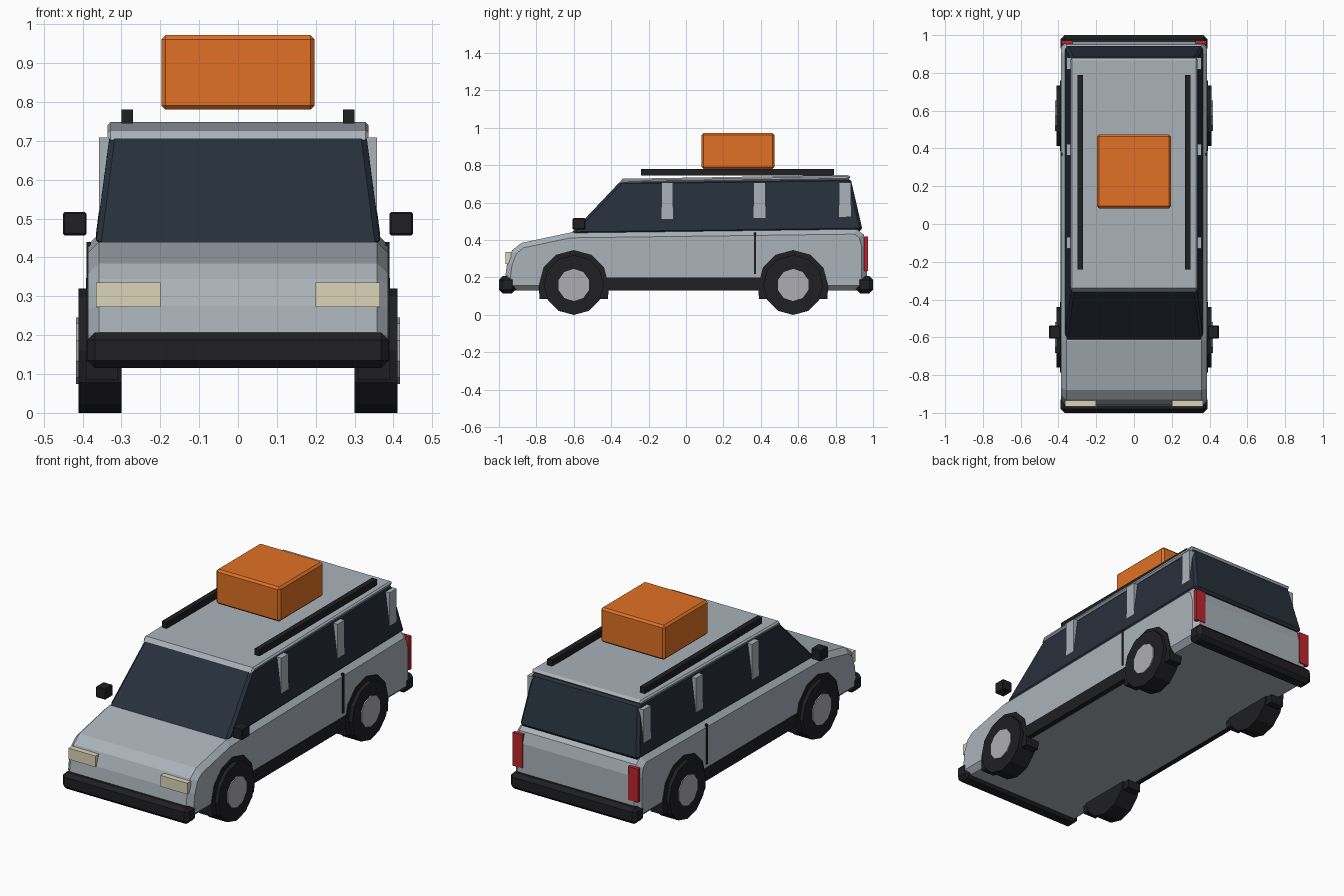
import bpy, bmesh, math
from mathutils import Vector, Matrix

if "Cube" in bpy.data.objects:
    bpy.data.objects.remove(bpy.data.objects["Cube"])


def mat(name, rgb):
    m = bpy.data.materials.new(name)
    m.diffuse_color = (*rgb, 1)
    m.use_nodes = True
    m.node_tree.nodes["Principled BSDF"].inputs["Base Color"].default_value = m.diffuse_color
    return m


PAINT = mat("paint", (0.40, 0.45, 0.49))
GLASS = mat("glass", (0.02, 0.03, 0.045))
BLACK = mat("black", (0.014, 0.014, 0.016))
METAL = mat("metal", (0.42, 0.42, 0.45))
ORANGE = mat("orange", (0.75, 0.165, 0.018))
CREAM = mat("cream", (0.73, 0.66, 0.48))
RED = mat("red", (0.50, 0.02, 0.025))


def finish(bm, name, material):
    bmesh.ops.recalc_face_normals(bm, faces=bm.faces)
    me = bpy.data.meshes.new(name)
    bm.to_mesh(me)
    bm.free()
    me.materials.append(material)
    ob = bpy.data.objects.new(name, me)
    bpy.context.collection.objects.link(ob)
    return ob


def bevel(bm, edges, w):
    bmesh.ops.bevel(bm, geom=list(edges), offset=w, segments=1,
                    affect='EDGES', profile=0.5)


def box(name, x, y, z, material, w=0):
    """Box from three (min, max) ranges."""
    bm = bmesh.new()
    size = [r[1] - r[0] for r in (x, y, z)]
    mid = Vector([(r[0] + r[1]) / 2 for r in (x, y, z)])
    bmesh.ops.create_cube(bm, size=1, matrix=Matrix.Translation(mid) @ Matrix.Diagonal((*size, 1)))
    if w:
        bevel(bm, bm.edges, w)
    return finish(bm, name, material)


def extrude_x(name, profile, x0, x1, material, w=0):
    """Extrude a side profile (y, z) across x; bevel the rims of both side caps."""
    bm = bmesh.new()
    a = [bm.verts.new((x0, y, z)) for y, z in profile]
    b = [bm.verts.new((x1, y, z)) for y, z in profile]
    caps = [bm.faces.new(a), bm.faces.new(b[::-1])]
    n = len(a)
    for i in range(n):
        j = (i + 1) % n
        bm.faces.new((a[j], a[i], b[i], b[j]))
    if w:
        bmesh.ops.recalc_face_normals(bm, faces=bm.faces)
        bevel(bm, {e for f in caps for e in f.edges}, w)
    return finish(bm, name, material)


def both_sides(ob):
    m = ob.modifiers.new("mirror", 'MIRROR')
    m.use_axis = (True, False, False)
    m.use_mirror_merge = False
    return ob


def ngon(cy, cz, r, n):
    return [(cy + r * math.sin(math.tau * i / n), cz + r * math.cos(math.tau * i / n))
            for i in range(n)]


# Lower body with bonnet
body = [(-0.95, 0.13), (-0.967, 0.20), (-0.957, 0.275), (-0.93, 0.345), (-0.88, 0.385),
        (-0.62, 0.44), (0.91, 0.46), (0.95, 0.43), (0.967, 0.37), (0.967, 0.13)]
extrude_x("lower_body", body, -0.386, 0.386, PAINT, 0.028)

# Glass cabin, tapering towards the roof
bm = bmesh.new()
low = [bm.verts.new(p) for p in ((-0.367, -0.62, 0.43), (0.367, -0.62, 0.43),
                                 (0.367, 0.945, 0.45), (-0.367, 0.945, 0.45))]
top = [bm.verts.new(p) for p in ((-0.33, -0.35, 0.715), (0.33, -0.35, 0.715),
                                 (0.33, 0.88, 0.73), (-0.33, 0.88, 0.73))]
bm.faces.new(low[::-1])
bm.faces.new(top)
for i in range(4):
    j = (i + 1) % 4
    bm.faces.new((low[i], low[j], top[j], top[i]))
bevel(bm, bm.edges, 0.014)
finish(bm, "cabin_glass", GLASS)

# Roof panel
roof = [(-0.36, 0.702), (-0.34, 0.728), (0.865, 0.748), (0.88, 0.738), (0.865, 0.722), (-0.2, 0.708)]
extrude_x("roof", roof, -0.336, 0.336, PAINT, 0.008)

# Roof rails and cargo box
both_sides(box("roof_rail", (0.27, 0.30), (-0.24, 0.79), (0.745, 0.78), BLACK))
box("cargo_box", (-0.197, 0.197), (0.083, 0.473), (0.78, 0.972), ORANGE, 0.011)

# Window pillars
for i, y in enumerate((-0.10, 0.393, 0.85)):
    both_sides(box(f"window_pillar_{i + 1}", (0.32, 0.357), (y - 0.031, y + 0.031),
                   (0.50, 0.708), PAINT))

# Sills, door seams and mirrors
both_sides(box("sill", (0.36, 0.389), (-0.48, 0.46), (0.13, 0.20), BLACK))
both_sides(box("door_seam", (0.378, 0.39), (0.363, 0.375), (0.22, 0.44), BLACK))
both_sides(box("side_mirror", (0.39, 0.45), (-0.606, -0.538), (0.457, 0.517), BLACK, 0.004))

# Bumpers
box("front_bumper", (-0.388, 0.388), (-1.0, -0.91), (0.115, 0.207), BLACK, 0.02)
box("rear_bumper", (-0.388, 0.388), (0.91, 1.0), (0.115, 0.207), BLACK, 0.02)

# Lamps
both_sides(box("headlight", (0.20, 0.365), (-0.966, -0.935), (0.273, 0.335), CREAM))
both_sides(box("tail_light", (0.325, 0.385), (0.952, 0.972), (0.235, 0.42), RED))

# Wheels: arch with flat lower edge, tyre, hub
for end, y in (("front", -0.60), ("rear", 0.573)):
    arch = [(y + 0.187 * math.cos(math.radians(a)), 0.16 + 0.187 * math.sin(math.radians(a)))
            for a in range(0, 181, 30)]
    arch = [(y + 0.183, 0.085)] + arch + [(y - 0.183, 0.085)]
    both_sides(extrude_x(f"{end}_wheel_arch", arch, 0.31, 0.391, BLACK))
    both_sides(extrude_x(f"{end}_tyre", ngon(y, 0.16, 0.16, 12), 0.30, 0.411, BLACK))
    both_sides(extrude_x(f"{end}_hub", ngon(y, 0.16, 0.086, 10), 0.36, 0.417, METAL))
